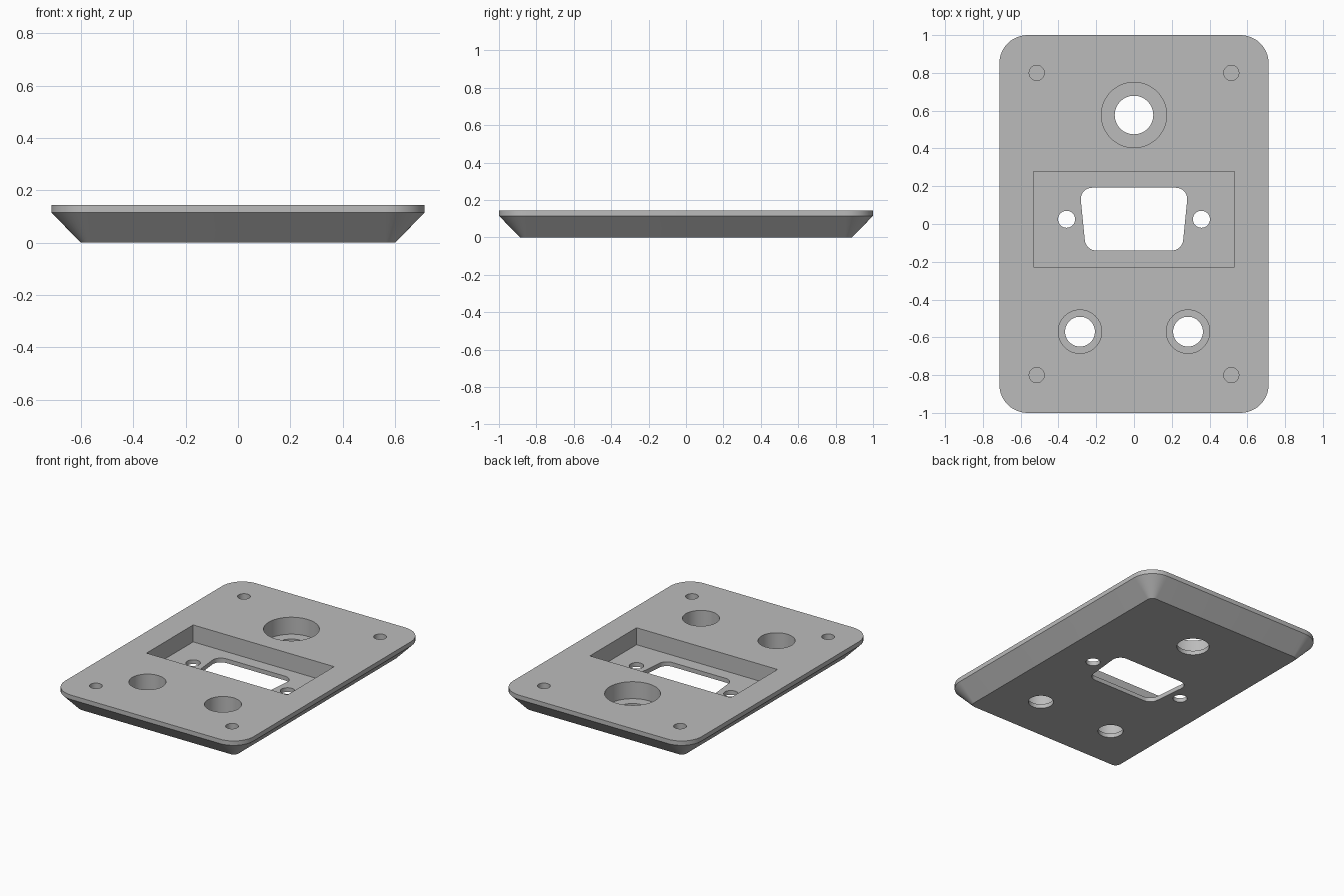
import bpy
import bmesh
from math import cos, sin, pi, radians
from mathutils import Vector

if "Cube" in bpy.data.objects:
    bpy.data.objects.remove(bpy.data.objects["Cube"], do_unlink=True)

TOP, RIM, FLOOR = 0.145, 0.115, 0.029   # top face, rim's lower edge, recess floor
HALF_X, HALF_Y, CORNER, CHAMFER = 0.713, 1.0, 0.15, 0.113
OVER = 0.05                             # how far cutters pass the surface


def rounded(points, radius, steps=12):
    """Round every corner of a counter-clockwise convex outline."""
    out = []
    for i, p in enumerate(points):
        p = Vector(p)
        a = (Vector(points[i - 1]) - p).normalized()
        b = (Vector(points[(i + 1) % len(points)]) - p).normalized()
        half = a.angle(b) / 2
        center = p + (a + b).normalized() * radius / sin(half)
        start = center.copy()
        foot = p + a * radius / abs(sin(half) / cos(half))
        start = foot - center
        sweep = pi - 2 * half
        for k in range(steps + 1):
            t = sweep * k / steps
            out.append((center.x + start.x * cos(t) - start.y * sin(t),
                        center.y + start.x * sin(t) + start.y * cos(t)))
    return out


def rectangle(x, y0, y1):
    return [(-x, y0), (x, y0), (x, y1), (-x, y1)]


def circle(x, y, r, sides=64):
    return [(x + r * cos(2 * pi * i / sides), y + r * sin(2 * pi * i / sides))
            for i in range(sides)]


def loft(name, layers):
    """Closed solid through matching outlines, given as (outline, z)."""
    bm = bmesh.new()
    rings = [[bm.verts.new((x, y, z)) for x, y in pts] for pts, z in layers]
    bm.faces.new(rings[0][::-1])
    bm.faces.new(rings[-1])
    for lo, hi in zip(rings, rings[1:]):
        for i in range(len(lo)):
            j = (i + 1) % len(lo)
            bm.faces.new((lo[i], lo[j], hi[j], hi[i]))
    mesh = bpy.data.meshes.new(name)
    bm.to_mesh(mesh)
    bm.free()
    obj = bpy.data.objects.new(name, mesh)
    bpy.context.collection.objects.link(obj)
    return obj


# Plate: upright rim above a chamfered underside
outer = rounded(rectangle(HALF_X, -HALF_Y, HALF_Y), CORNER)
inner = rounded(rectangle(HALF_X - CHAMFER, CHAMFER - HALF_Y, HALF_Y - CHAMFER),
                CORNER - CHAMFER)
plate = loft("connector_plate", [(inner, 0), (outer, RIM), (outer, TOP)])

# Recesses cut from the top down to the thin floor
recesses = [rectangle(0.533, -0.227, 0.277), circle(0, 0.577, 0.173)]
# Openings cut right through
d_shape = [(-0.255, -0.14), (0.255, -0.14), (0.288, 0.192), (-0.288, 0.192)]
openings = [rounded(d_shape, 0.06), circle(0, 0.577, 0.102)]
for side in (-1, 1):
    recesses.append(circle(side * 0.286, -0.57, 0.115))
    openings.append(circle(side * 0.286, -0.57, 0.079))
    openings.append(circle(side * 0.357, 0.025, 0.045))
    # Blind corner screw holes
    for end in (-1, 1):
        recesses.append(circle(side * 0.515, end * 0.8, 0.04, 48))

cutters = [loft("recess_cutter", [(p, FLOOR), (p, TOP + OVER)]) for p in recesses]
cutters += [loft("opening_cutter", [(p, -OVER), (p, TOP + OVER)]) for p in openings]
for cutter in cutters:
    cutter.hide_render = True
    mod = plate.modifiers.new("cut", "BOOLEAN")
    mod.operation = "DIFFERENCE"
    mod.solver = "EXACT"
    mod.object = cutter

# Bake the cuts and drop the cutters
graph = bpy.context.evaluated_depsgraph_get()
cut_mesh = bpy.data.meshes.new_from_object(plate.evaluated_get(graph))
plate.modifiers.clear()
plate.data = cut_mesh
for cutter in cutters:
    bpy.data.objects.remove(cutter, do_unlink=True)

# One grey finish
grey = bpy.data.materials.new("plain grey")
grey.use_nodes = True
colour = (0.5, 0.5, 0.5, 1)
grey.diffuse_color = colour
grey.node_tree.nodes["Principled BSDF"].inputs["Base Color"].default_value = colour
cut_mesh.materials.clear()
cut_mesh.materials.append(grey)

# Smooth curved walls, crisp edges
bpy.ops.object.select_all(action="DESELECT")
plate.select_set(True)
bpy.context.view_layer.objects.active = plate
bpy.ops.object.shade_smooth_by_angle(angle=radians(30))
